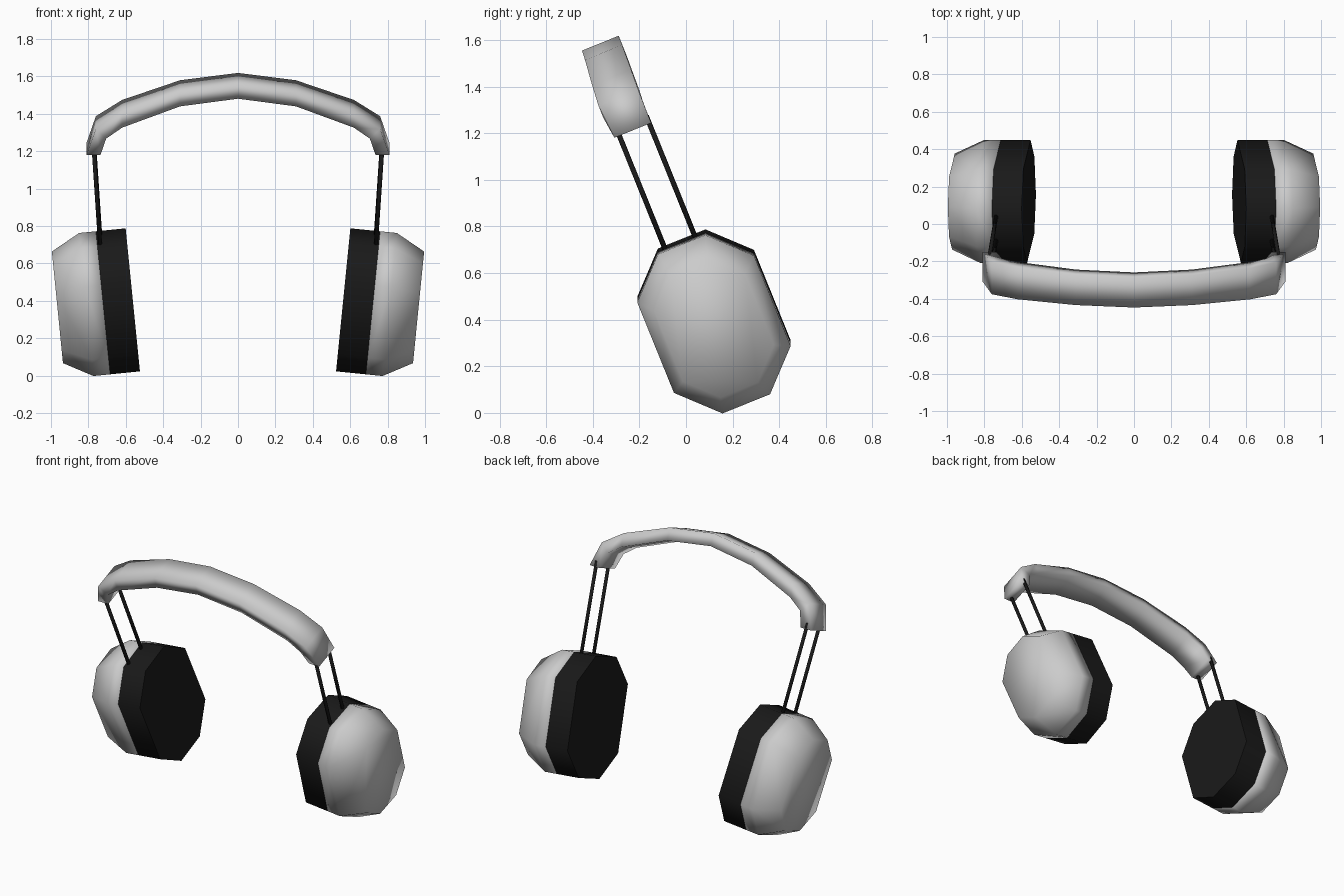
import bpy, bmesh
from math import sin, cos, radians
from mathutils import Vector

if "Cube" in bpy.data.objects:
    bpy.data.objects.remove(bpy.data.objects["Cube"])

LEAN = radians(22)      # whole headset leans forward
SPLAY = radians(5.7)    # cups toe in at the bottom


def lean(x, r, u):
    """x sideways, r across the band, u up along the leaning axis."""
    return Vector((x, 0.12 + r * cos(LEAN) - u * sin(LEAN),
                   0.39 + r * sin(LEAN) + u * cos(LEAN)))


def loft(name, stacks, mat=None, mirror=True, sharp=False):
    """Skin capped lofts through stacks of vertex rings."""
    bm = bmesh.new()
    for rings in stacks:
        vs = [[bm.verts.new(p) for p in ring] for ring in rings]
        n = len(vs[0])
        for a, b in zip(vs, vs[1:]):
            for i in range(n):
                j = (i + 1) % n
                bm.faces.new((a[i], a[j], b[j], b[i]))
        bm.faces.new(vs[0])
        bm.faces.new(vs[-1])
    bmesh.ops.recalc_face_normals(bm, faces=bm.faces)
    me = bpy.data.meshes.new(name)
    bm.to_mesh(me)
    bm.free()
    ob = bpy.data.objects.new(name, me)
    bpy.context.collection.objects.link(ob)
    bpy.context.view_layer.objects.active = ob
    ob.select_set(True)
    if sharp:
        bpy.ops.object.shade_smooth_by_angle(angle=radians(60))
    else:
        bpy.ops.object.shade_smooth()
    ob.select_set(False)
    if mat:
        me.materials.append(mat)
    if mirror:
        ob.modifiers.new("Mirror", 'MIRROR')
    return ob


black = bpy.data.materials.new("black")
black.diffuse_color = (0.01, 0.01, 0.01, 1)
black.use_nodes = True
black.node_tree.nodes["Principled BSDF"].inputs["Base Color"].default_value = black.diffuse_color

# Ear cups: stretched octagon rings stacked outward along the splayed axis
OCT = [(.11, .37), (.27, .21), (.27, -.21), (.11, -.37),
       (-.11, -.37), (-.27, -.21), (-.27, .21), (-.11, .37)]


def cup_ring(w, s):
    ring = []
    for r, u in OCT:
        p = lean(0, r * s, u * s)
        dz = p.z - 0.39
        y = 0.12 + (p.y - 0.12)
        ring.append(Vector((.5625 + w * cos(SPLAY) + dz * sin(SPLAY), y,
                            .405 - w * sin(SPLAY) + dz * cos(SPLAY))))
    return ring


loft("ear_pad", [[cup_ring(0, 1), cup_ring(.16, 1)]], black, sharp=True)
loft("ear_shell", [[cup_ring(.16, 1), cup_ring(.25, 1), cup_ring(.405, .78)]])

# Slider rods: two per side
rods = []
for r in (-.077, .062):
    rods.append([[lean(x + .011 * cos(a), r + .011 * sin(a), u)
                  for a in [radians(45 * k) for k in range(8)]]
                 for x, u in ((.735, .33), (.772, .93))])
loft("slider_rods", rods, black)

# Headband: rectangular section swept over a faceted arch
# outer x, outer u, inner x, inner u, centre r, half width
half = [(0, 1.292, 0, 1.212, -.004, .085),
        (.31, 1.25, .31, 1.169, -.006, .086),
        (.62, 1.138, .62, 1.051, -.014, .09),
        (.76, 1.046, .705, .991, -.02, .092),
        (.81, .893, .735, .893, -.015, .085)]
arch = [(-a, b, -c, d, e, f) for a, b, c, d, e, f in half[:0:-1]] + half
loft("headband", [[[lean(ox, c - h, ou), lean(ox, c + h, ou),
                    lean(ix, c + h, iu), lean(ix, c - h, iu)]
                   for ox, ou, ix, iu, c, h in arch]], mirror=False)
